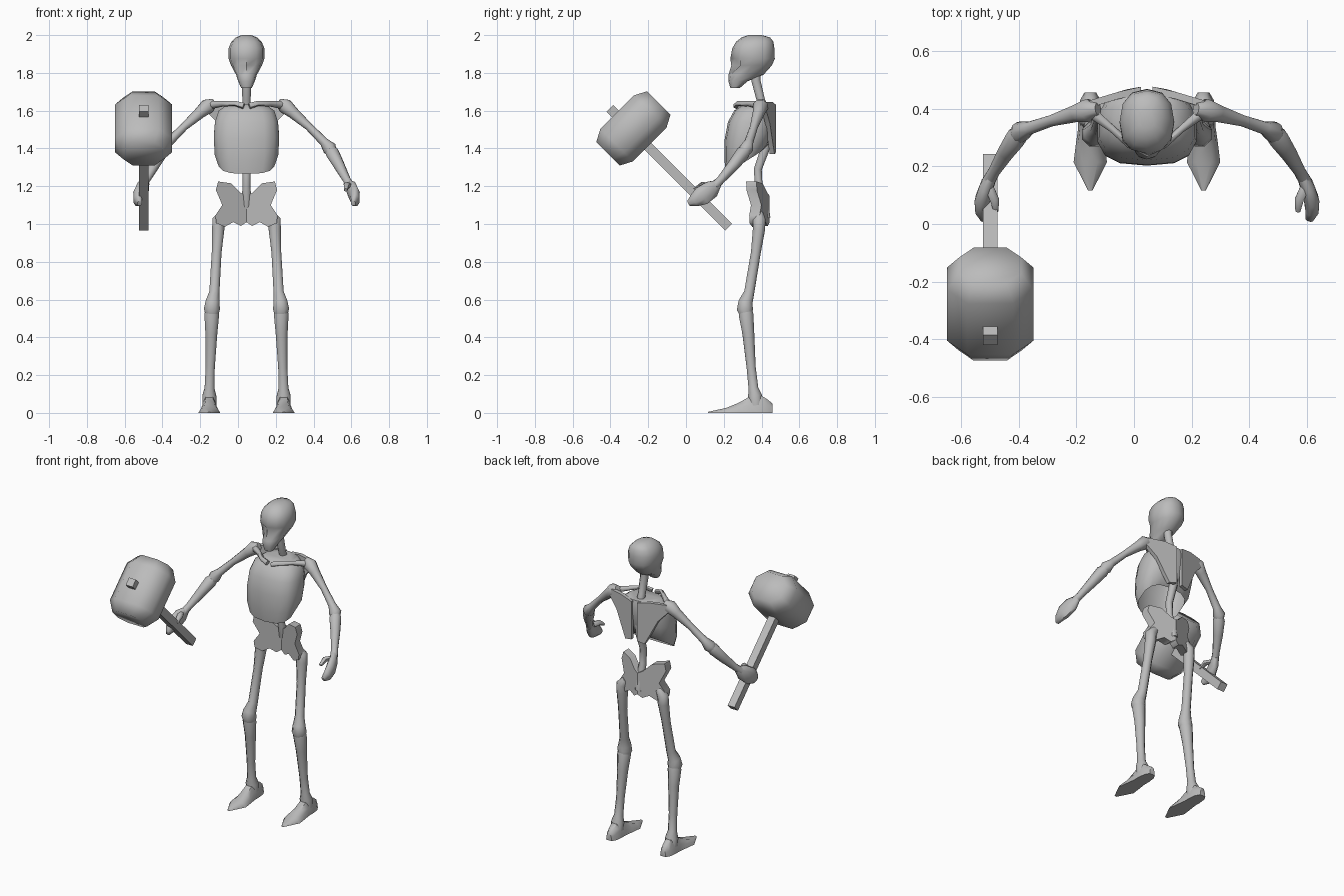
import bpy, bmesh
from math import cos, sin, pi, radians
from mathutils import Vector

if "Cube" in bpy.data.objects:
    bpy.data.objects.remove(bpy.data.objects["Cube"])

MID = 0.045  # body centre line
bone = bpy.data.materials.new("pale grey")
bone.use_nodes = True
bone.diffuse_color = (0.5, 0.5, 0.5, 1)
bone.node_tree.nodes["Principled BSDF"].inputs["Base Color"].default_value = (0.5, 0.5, 0.5, 1)


def finish(name, bm, x=MID, mirror=False, angle=60):
    bmesh.ops.recalc_face_normals(bm, faces=bm.faces)
    me = bpy.data.meshes.new(name)
    bm.to_mesh(me)
    bm.free()
    for p in me.polygons:
        p.use_smooth = True
    me.set_sharp_from_angle(angle=radians(angle))
    me.materials.append(bone)
    ob = bpy.data.objects.new(name, me)
    ob.location.x = x
    bpy.context.collection.objects.link(ob)
    if mirror:
        ob.modifiers.new("mirror", "MIRROR").use_mirror_merge = False
    return ob


def loft(rings, bm=None, caps=(True, True)):
    """Skin a list of point rings that all have the same count."""
    bm = bm or bmesh.new()
    vs = [[bm.verts.new(p) for p in r] for r in rings]
    n = len(vs[0])
    for a, b in zip(vs, vs[1:]):
        for i in range(n):
            j = (i + 1) % n
            bm.faces.new((a[i], a[j], b[j], b[i]))
    for ring, cap in ((vs[0], caps[0]), (vs[-1], caps[1])):
        if cap:
            bm.faces.new(ring)
    return bm


def limb(path, sides=8, ref=(0, 1, 0), bm=None):
    """Tube along (x, y, z, side radius, other radius) stations."""
    pts = [Vector(p[:3]) for p in path]
    rings = []
    for i, p in enumerate(path):
        d = (pts[min(i + 1, len(pts) - 1)] - pts[max(i - 1, 0)]).normalized()
        u = d.cross(Vector(ref)).normalized()
        v = u.cross(d)
        ang = [2 * pi * (k + 0.5) / sides for k in range(sides)]
        rings.append([pts[i] + u * p[3] * cos(t) + v * p[-1] * sin(t) for t in ang])
    return loft(rings, bm)


def sgn_pow(v, e):
    return (abs(v) ** e) * (1 if v >= 0 else -1)


def oval(z, half, front, back, sides, power=1.0, rise=0.0):
    """Horizontal ring from front to back, lifted by rise at the back."""
    pts = []
    for k in range(sides):
        t = 2 * pi * k / sides
        s = sgn_pow(-cos(t), power)
        pts.append(Vector((half * sgn_pow(sin(t), power),
                           (front + back) / 2 + s * (back - front) / 2,
                           z + rise * (s + 1) / 2)))
    return pts


# Skull with pressed-in eye sockets and narrow jaw
skull = [(1.72, .028, .235, .285), (1.755, .044, .225, .325), (1.79, .055, .225, .41),
         (1.84, .082, .24, .455), (1.875, .095, .235, .47), (1.93, .095, .245, .468),
         (1.965, .08, .265, .463), (1.988, .055, .295, .445), (2.0, .025, .33, .40)]
rings = [oval(*r, 12, .85) for r in skull]
for k in (1, -1):
    rings[3][k] += Vector((0, .035, 0))
    rings[4][k] += Vector((0, .012, 0))
finish("skull", loft(rings))

# Neck and spine
finish("spine", limb([(0, .37, 1.82, .03), (0, .37, 1.76, .026), (0, .395, 1.66, .024),
                      (0, .435, 1.55, .026), (0, .42, 1.40, .026), (0, .38, 1.29, .023),
                      (0, .385, 1.20, .022), (0, .41, 1.10, .03), (0, .425, 1.03, .024)]))

# Rib cage, hollow and open underneath
ribs = [(1.265, .15, .212, .40, .12), (1.34, .172, .203, .435, .08), (1.45, .176, .205, .455, .03),
        (1.54, .17, .222, .465, 0), (1.60, .15, .255, .468, 0), (1.635, .10, .30, .46, 0)]
finish("rib_cage", loft([oval(z, w, f, b, 14, .72, r) for z, w, f, b, r in ribs], caps=(False, True)))

# Collar bones
finish("collar_bone", limb([(.015, .265, 1.625, .016), (.06, .275, 1.638, .014),
                            (.12, .33, 1.637, .014), (.19, .385, 1.63, .022)], 6, (0, 0, 1)), mirror=True)


def plate(outline, depth, thick):
    """Thick plate over an (x, z) outline, with y given by depth(x, z)."""
    return loft([[(x, depth(x, z) + s * thick / 2, z) for x, z in outline] for s in (-1, 1)])


# Shoulder blades
blade = [(.02, 1.63), (.10, 1.645), (.20, 1.645), (.215, 1.60), (.15, 1.53), (.07, 1.37), (.02, 1.38)]
finish("shoulder_blade", plate(blade, lambda x, z: .465 - .30 * max(x - .04, 0), .025), mirror=True)

# Arms
finish("upper_arm", limb([(.17, .40, 1.645, .022), (.205, .395, 1.625, .042), (.245, .385, 1.59, .032),
                          (.33, .36, 1.515, .021), (.41, .333, 1.435, .024), (.44, .32, 1.40, .038),
                          (.455, .305, 1.375, .026)], 8, (0, 0, 1)), mirror=True)
finish("forearm", limb([(.435, .33, 1.405, .022), (.455, .30, 1.375, .038), (.49, .25, 1.31, .031),
                        (.53, .185, 1.235, .022), (.55, .15, 1.20, .024)], 8, (0, 0, 1)), mirror=True)

# Hands with thumbs
hand = limb([(.54, .17, 1.215, .02, .022), (.556, .135, 1.185, .026, .05), (.572, .085, 1.15, .028, .055),
             (.575, .045, 1.125, .024, .038), (.565, .015, 1.11, .014, .016)], 8, (0, 0, 1))
limb([(.55, .13, 1.20, .018), (.53, .085, 1.205, .018), (.525, .045, 1.18, .01)], 6, (0, 0, 1), hand)
finish("hand", hand, mirror=True)

# Pelvis: flared wings, joined at the middle
wing = [(0, 1.15), (.03, 1.165), (.08, 1.215), (.15, 1.225), (.162, 1.18), (.128, 1.10),
        (.165, 1.045), (.16, 1.005), (.115, .985), (.07, 1.01), (.03, .99), (0, 1.01)]
finish("pelvis", plate(wing, lambda x, z: .415 - .32 * x * (1 + 3 * max(z - 1.08, 0)), .055), mirror=True)

# Legs
finish("thigh", limb([(.12, .385, 1.055, .025), (.148, .388, 1.02, .036), (.15, .386, .97, .035),
                      (.158, .37, .85, .028), (.17, .335, .64, .029), (.18, .315, .585, .04),
                      (.183, .312, .55, .046), (.183, .32, .51, .034)], 8), mirror=True)
finish("shin", limb([(.183, .315, .56, .034), (.184, .318, .52, .042), (.186, .33, .42, .034),
                     (.192, .345, .24, .026), (.196, .357, .13, .028), (.197, .365, .09, .04),
                     (.197, .37, .04, .04)], 8), mirror=True)

# Feet: flat-soled wedges from toe to heel
foot = [(.117, .008, .006), (.215, .058, .03), (.28, .05, .06), (.335, .042, .095),
        (.38, .042, .115), (.43, .036, .08), (.458, .02, .055)]
rings = []
for y, w, h in foot:
    flat = [(-1, 0), (-.85, .45), (-.45, .9), (.45, .9), (.85, .45), (1, 0)]
    rings.append([(.197 + w * a, y, h * b) for a, b in flat])
finish("foot", loft(rings), mirror=True)

# Hammer, tilted forty-five degrees; a runs along the head, h down the handle
def tilt(x, a, h):
    return Vector((x, (a + h) / 2 ** .5, (a - h) / 2 ** .5))


head = []
for a, s in ((-.19, .72), (-.125, 1), (.125, 1), (.19, .72)):
    corner = [(.15, .055), (.08, .122), (-.08, .122), (-.15, .055)]
    loop = corner + [(-x, -h) for x, h in corner]
    head.append([tilt(x * s, a + .868, h * s - 1.262) for x, h in loop])
finish("hammer_head", loft(head), x=-.5)

r = .025
square = [(-r, -r), (r, -r), (r, r), (-r, r)]
finish("hammer_handle", loft([[tilt(x, .855 + a, h) for x, a in square] for h in (-1.425, -.535)]),
       x=-.5, angle=40)
